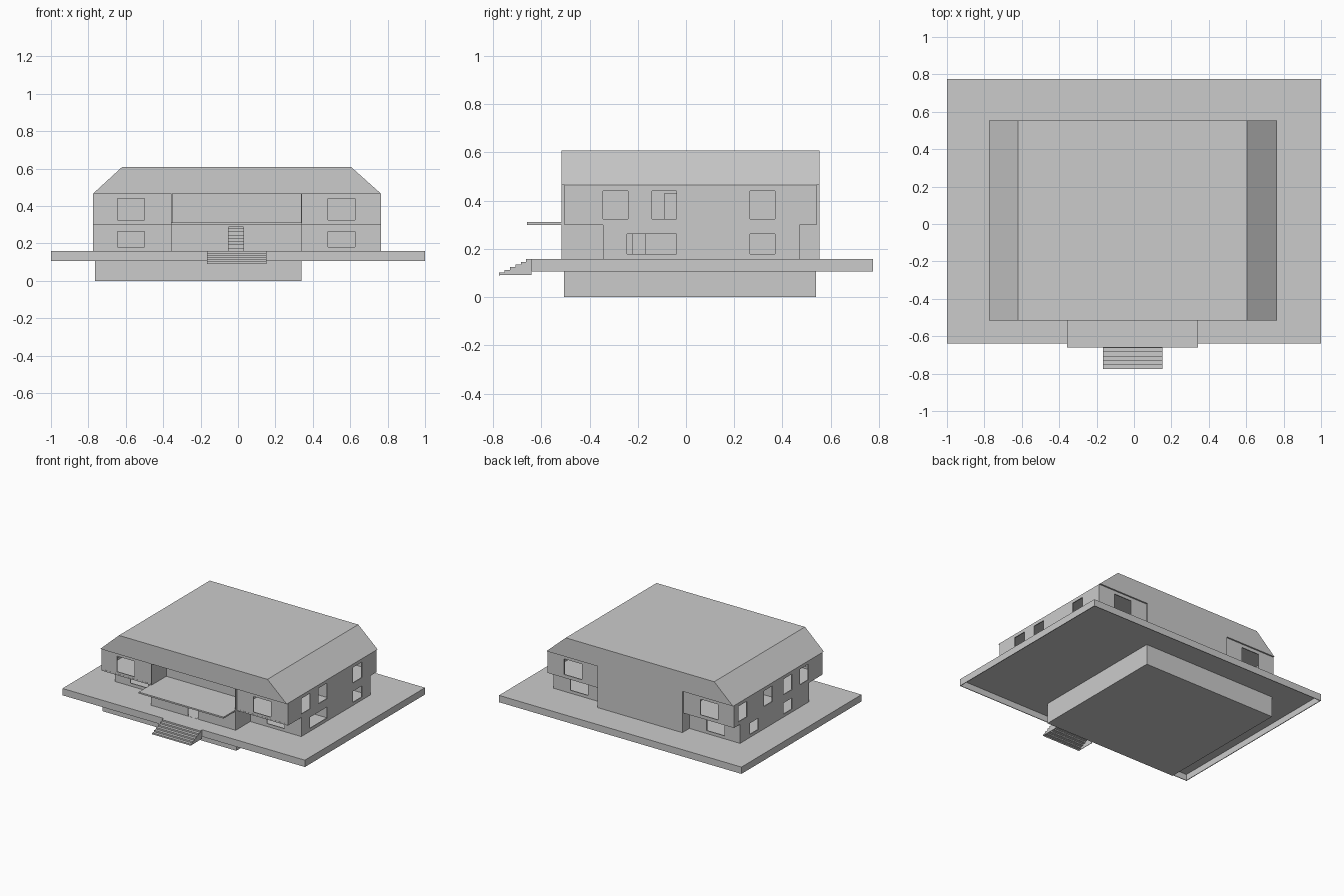
import bpy, bmesh
from mathutils import Vector

if "Cube" in bpy.data.objects:
    bpy.data.objects.remove(bpy.data.objects["Cube"])

T = 0.007  # wall thickness


def finish(name, bm):
    bmesh.ops.recalc_face_normals(bm, faces=bm.faces)
    me = bpy.data.meshes.new(name)
    bm.to_mesh(me)
    bm.free()
    ob = bpy.data.objects.new(name, me)
    bpy.context.collection.objects.link(ob)
    return ob


def prism(name, pts, offset):
    """Extrude a flat outline along an offset vector."""
    bm = bmesh.new()
    face = bm.faces.new([bm.verts.new(p) for p in pts])
    ext = bmesh.ops.extrude_face_region(bm, geom=[face], use_keep_orig=True)
    verts = [v for v in ext["geom"] if isinstance(v, bmesh.types.BMVert)]
    bmesh.ops.translate(bm, vec=Vector(offset), verts=verts)
    return finish(name, bm)


def box(name, x0, x1, y0, y1, z0, z1):
    return prism(name, [(x0, y0, z0), (x1, y0, z0), (x1, y1, z0), (x0, y1, z0)], (0, 0, z1 - z0))


def wall(name, axis, pos, a, z, holes=(), inward=1):
    """Wall on the plane axis=pos, with holes (a0, a1, z0, z1), thickened inward."""
    us = sorted({*a, *[h[i] for h in holes for i in (0, 1)]})
    zs = sorted({*z, *[h[i] for h in holes for i in (2, 3)]})
    bm = bmesh.new()

    def co(u, w):
        return (pos, u, w) if axis == "x" else (u, pos, w)

    grid = [[bm.verts.new(co(u, w)) for w in zs] for u in us]
    for i in range(len(us) - 1):
        for j in range(len(zs) - 1):
            cu, cz = (us[i] + us[i + 1]) / 2, (zs[j] + zs[j + 1]) / 2
            if not any(h[0] < cu < h[1] and h[2] < cz < h[3] for h in holes):
                bm.faces.new((grid[i][j], grid[i + 1][j], grid[i + 1][j + 1], grid[i][j + 1]))
    ext = bmesh.ops.extrude_face_region(bm, geom=bm.faces[:], use_keep_orig=True)
    verts = [v for v in ext["geom"] if isinstance(v, bmesh.types.BMVert)]
    d = inward * T
    bmesh.ops.translate(bm, vec=(d, 0, 0) if axis == "x" else (0, d, 0), verts=verts)
    bmesh.ops.delete(bm, geom=[v for v in bm.verts if not v.link_faces], context="VERTS")
    return finish(name, bm)


# Main extents: house sides, centre block sides, floor levels
XL, XR, CL, CR = -0.775, 0.764, -0.357, 0.343
G0, G1, U0, U1 = 0.158, 0.30, 0.30, 0.466
LOW, HIGH = (0.18, 0.263), (0.325, 0.441)

# Basement: floor, outer walls and room partitions
B = (0, 0.155)
box("basement_floor", -0.765, 0.34, -0.505, 0.54, 0, 0.006)
wall("basement_left_wall", "x", -0.765, (-0.505, 0.54), B)
wall("basement_right_wall", "x", 0.34, (-0.505, 0.54), B, (), -1)
wall("basement_front_wall", "y", -0.505, (-0.765, 0.34), B)
wall("basement_back_wall", "y", 0.54, (-0.765, 0.34), B, (), -1)
wall("basement_partition_a", "x", -0.38, (-0.505, -0.17), B)
wall("basement_partition_b", "y", -0.17, (-0.765, -0.38), B)
wall("basement_partition_c", "x", -0.38, (0.07, 0.54), B)
wall("basement_partition_d", "x", -0.05, (0.07, 0.54), B)
wall("basement_partition_e", "y", 0.07, (-0.38, -0.05), B)

# Terrace: thin deck with a skirt all round
box("terrace_deck", -1, 1, -0.64, 0.775, G0 - 0.005, G0)
for name, x0, x1, y0, y1 in (("front", -1, 1, -0.64, -0.635), ("back", -1, 1, 0.77, 0.775),
                             ("left", -1, -0.995, -0.64, 0.775), ("right", 0.995, 1, -0.64, 0.775)):
    box(f"terrace_{name}_skirt", x0, x1, y0, y1, 0.107, G0)

# Entrance steps: thin treads and risers between two sides
for i in range(6):
    y, z = -0.775 + i * 0.0225, 0.102 + 0.0112 * i
    box(f"tread_{i}", -0.165, 0.153, y, y + 0.0225, z - 0.003, z)
    box(f"riser_{i}", -0.165, 0.153, y, y + 0.003, z - 0.0112, z)
    for side, x in (("left", -0.165), ("right", 0.15)):
        box(f"step_{side}_side_{i}", x, x + 0.003, y, y + 0.0225, 0.092, z)

# Roof with sloped sides
prism("roof", [(XL, -0.517, U1), (XR, -0.517, U1), (0.605, -0.517, 0.608), (-0.62, -0.517, 0.608)],
      (0, 1.07, 0))

# Upper floor and balcony canopy
box("upper_floor", XL + 0.001, XR - 0.001, -0.504, 0.539, U0, 0.31)
box("balcony", CL, CR, -0.66, -0.50, U0, 0.311)

# Side walls with windows
r_y = [(-0.345, -0.24), (-0.14, -0.04), (0.265, 0.37)]
wall("right_upper_wall", "x", XR, (-0.503, 0.542), (U0, U1), [y + HIGH for y in r_y], -1)
wall("right_lower_wall", "x", XR, (-0.345, 0.47), (G0, G1),
     [(-0.245, -0.04) + LOW, (0.265, 0.37) + LOW], -1)
l_y = [(-0.335, -0.235), (-0.14, -0.04), (0.09, 0.19), (0.39, 0.49)]
wall("left_upper_wall", "x", XL, (-0.503, 0.542), (U0, U1), [y + HIGH for y in l_y])
wall("left_lower_wall", "x", XL, (-0.345, 0.47), (G0, G1),
     [(-0.14, -0.04) + LOW, (0.255, 0.355) + LOW])

# Front and back walls and room partitions of both wings
for side, span, win in (("left", (XL, CL), (-0.645, -0.5)), ("right", (CR, XR), (0.48, 0.625))):
    for face, yu, yl, d in (("front", -0.503, -0.345, 1), ("back", 0.542, 0.47, -1)):
        wall(f"{side}_{face}_upper_wall", "y", yu, span, (U0, U1), [win + HIGH], d)
        wall(f"{side}_{face}_lower_wall", "y", yl, span, (G0, G1), [win + LOW], d)
    wall(f"{side}_partition", "y", 0.0, span, (G0, U1))

# Centre block: side walls, inner doors on the right, back, entrance and balcony walls
door = [(-0.09, -0.03, 0.31, 0.43), (-0.22, -0.17, 0.16, 0.27)]
wall("centre_left_wall", "x", CL, (-0.517, 0.553), (G0, U1))
wall("centre_right_wall", "x", CR, (-0.517, 0.553), (G0, U1), door, -1)
wall("centre_back_wall", "y", 0.553, (CL, CR), (G0, U1), (), -1)
wall("entrance_wall", "y", -0.517, (CL, CR), (G0, G1), [(-0.05, 0.03, 0.159, 0.287)])
wall("balcony_wall", "y", -0.345, (CL, CR), (U0, U1))

# Inner stairs seen through the entrance
for i in range(8):
    box(f"inner_step_{i}", -0.09, 0.07, i * 0.035, 0.3, G0 + 0.0175 * i, G0 + 0.0175 * (i + 1))
